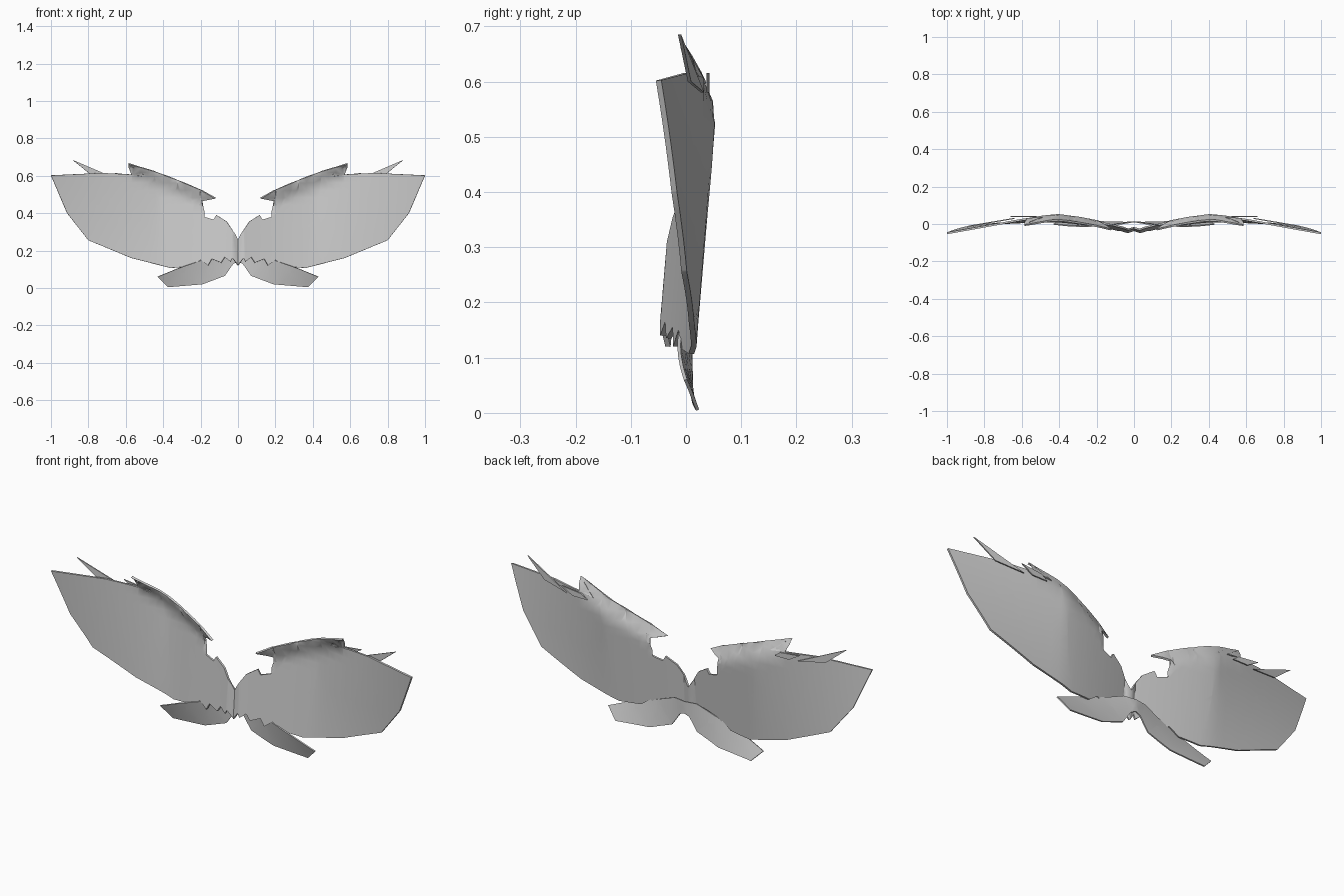
import bpy
import bmesh
import math

cube = bpy.data.objects.get("Cube")
if cube:
    bpy.data.objects.remove(cube)

grey = bpy.data.materials.new("wing grey")
grey.use_nodes = True
COLOUR = (0.6, 0.6, 0.6, 1)
grey.diffuse_color = COLOUR
grey.node_tree.nodes["Principled BSDF"].inputs["Base Color"].default_value = COLOUR

# Outlines of the left-hand parts as (x, z)
FORE_WING = [
    (0, .26), (.03, .31), (.06, .355), (.115, .39), (.13, .365), (.18, .38),
    (.22, .43), (.195, .465), (.12, .48), (.2, .525), (.33, .58), (.45, .625),
    (.585, .665), (.49, .595), (.57, .607), (.73, .615), (1, .602),
    (.914, .4), (.8, .255), (.57, .16), (.36, .107), (.25, .115), (.2, .15),
    (.16, .12), (.14, .155), (.09, .135), (.07, .165), (.04, .14),
    (.03, .16), (0, .12)]
HIND_WING = [
    (0, .2), (.06, .2), (.16, .16), (.32, .105), (.43, .06), (.375, .005),
    (.19, .02), (.07, .065), (.025, .13), (0, .14)]
LONG_BARB = [(.64, .58), (.885, .685), (.78, .6)]
SMALL_BARB = [(.52, .58), (.55, .603), (.66, .615), (.6, .58)]


def fore_depth(x, z):
    """Fore wing bows back at its middle, with a rolled leading edge."""
    ridge = .42
    y = .015 + .085 * (z - .13)
    if x > ridge:
        y -= .3 * (x - ridge) * z
    else:
        y -= .067 * (1 - x / ridge) ** 1.5
    roll = (z - (.362 + .4 * x)) / .07
    y -= .035 * min(max(roll, 0), 1) ** 2
    return y + .02 * max(0, 1 - x / .03)


def hind_depth(x, z):
    return .012 + x * (.029 - .98 * z)


def long_barb_depth(x, z):
    return .03 - .17 * (x - .64)


def small_barb_depth(x, z):
    return .04


def build_sheet(name, outline, depth, thickness, step=.04):
    """Make a curved sheet from an outline, on both sides of the middle."""
    bm = bmesh.new()
    bm.faces.new([bm.verts.new((x, 0, z)) for x, z in outline])
    bmesh.ops.triangulate(bm, faces=bm.faces[:])
    # Cut into a grid so the sheet can bend
    for axis, normal in ((0, (1, 0, 0)), (2, (0, 0, 1))):
        for i in range(1, int(1 / step)):
            place = [0, 0, 0]
            place[axis] = i * step + .003
            bmesh.ops.bisect_plane(
                bm, geom=bm.verts[:] + bm.edges[:] + bm.faces[:],
                dist=1e-5, plane_co=place, plane_no=normal)
    for v in bm.verts:
        v.co.y = depth(v.co.x, v.co.z)
    # Mirror to the other side
    twin = bmesh.ops.duplicate(bm, geom=bm.verts[:] + bm.edges[:] + bm.faces[:])["geom"]
    for v in (g for g in twin if isinstance(g, bmesh.types.BMVert)):
        v.co.x = -v.co.x
    bmesh.ops.reverse_faces(bm, faces=[g for g in twin if isinstance(g, bmesh.types.BMFace)])
    bmesh.ops.remove_doubles(bm, verts=bm.verts[:], dist=1e-4)
    mesh = bpy.data.meshes.new(name)
    bm.to_mesh(mesh)
    bm.free()
    mesh.materials.append(grey)
    obj = bpy.data.objects.new(name, mesh)
    bpy.context.collection.objects.link(obj)
    solid = obj.modifiers.new("thickness", "SOLIDIFY")
    solid.thickness = thickness
    solid.offset = 0
    # Smooth faces, sharp rims
    bpy.ops.object.select_all(action="DESELECT")
    obj.select_set(True)
    bpy.context.view_layer.objects.active = obj
    bpy.ops.object.modifier_apply(modifier=solid.name)
    bpy.ops.object.shade_smooth_by_angle(angle=math.radians(45))


build_sheet("fore_wings", FORE_WING, fore_depth, .01)
build_sheet("hind_wings", HIND_WING, hind_depth, .006)
build_sheet("long_barbs", LONG_BARB, long_barb_depth, .006)
build_sheet("small_barbs", SMALL_BARB, small_barb_depth, .006)
